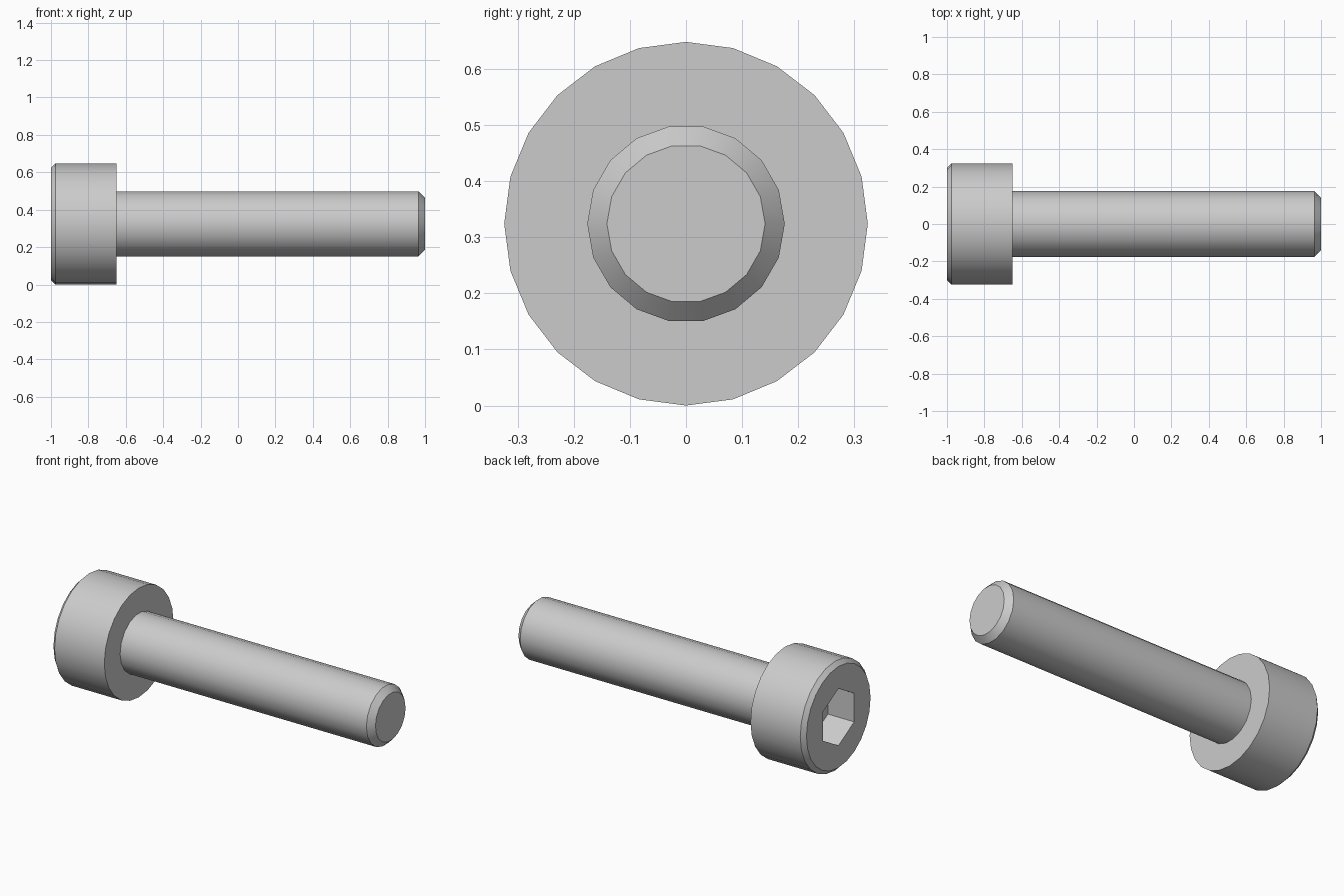
import bpy, bmesh
from math import sin, cos, tau, radians

if "Cube" in bpy.data.objects:
    bpy.data.objects.remove(bpy.data.objects["Cube"])

AXIS_Z = 0.324


def lathe(name, profile, sides, start=0.0):
    """Closed solid along x from (x, radius) stations with a given side count."""
    bm = bmesh.new()
    rings = []
    for x, r in profile:
        rings.append([bm.verts.new((x,
                                    r * cos(start + tau * i / sides),
                                    AXIS_Z + r * sin(start + tau * i / sides)))
                      for i in range(sides)])
    for a, b in zip(rings, rings[1:]):
        for i in range(sides):
            j = (i + 1) % sides
            bm.faces.new((a[i], a[j], b[j], b[i]))
    bm.faces.new(rings[0])
    bm.faces.new(rings[-1])
    bmesh.ops.recalc_face_normals(bm, faces=bm.faces[:])
    mesh = bpy.data.meshes.new(name)
    bm.to_mesh(mesh)
    bm.free()
    obj = bpy.data.objects.new(name, mesh)
    bpy.context.collection.objects.link(obj)
    return obj


def activate(obj):
    bpy.ops.object.select_all(action='DESELECT')
    obj.select_set(True)
    bpy.context.view_layer.objects.active = obj


# Cylindrical head with a small chamfer on the outer rim
head = lathe("screw_head", [(-1.0, 0.30), (-0.976, 0.324), (-0.65, 0.324)], 24)

# Shank with a chamfered tip, rooted slightly inside the head
shank = lathe("screw_shank", [(-0.70, 0.176), (0.965, 0.176), (1.0, 0.141)], 18)

# Hexagonal key socket cut into the head, corners pointing up and down
cutter = lathe("socket_cutter", [(-1.1, 0.169), (-0.828, 0.169)], 6, radians(30))
cut = head.modifiers.new("key_socket", 'BOOLEAN')
cut.operation = 'DIFFERENCE'
cut.solver = 'EXACT'
cut.object = cutter
activate(head)
bpy.ops.object.modifier_apply(modifier=cut.name)
bpy.data.objects.remove(cutter, do_unlink=True)

# Smooth round sides, crisp chamfers and socket
for part in (head, shank):
    activate(part)
    bpy.ops.object.shade_smooth_by_angle(angle=radians(30))
